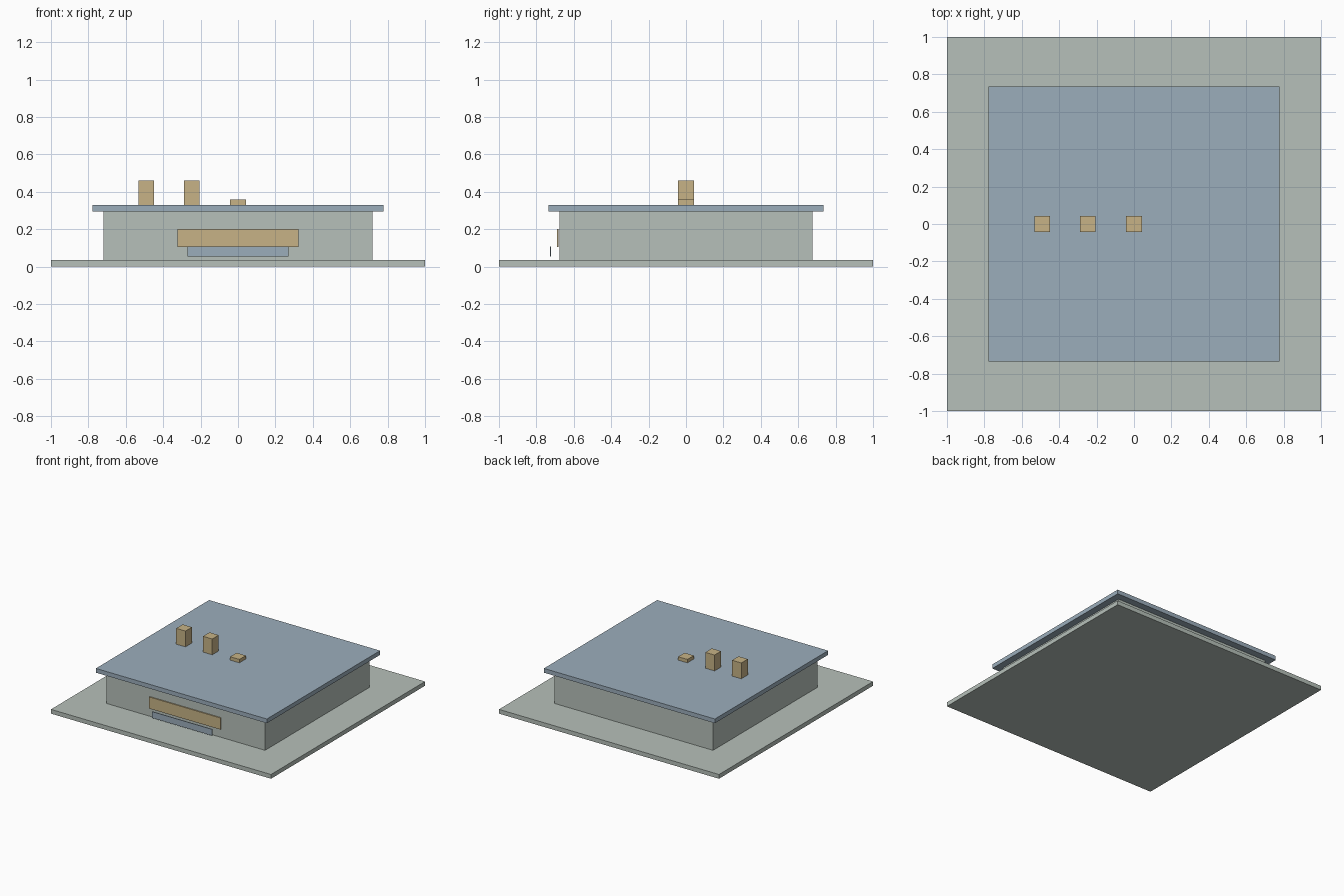
import bpy

cube = bpy.data.objects.get("Cube")
if cube:
    bpy.data.objects.remove(cube, do_unlink=True)


def material(name, rgb):
    mat = bpy.data.materials.new(name)
    mat.use_nodes = True
    color = (*rgb, 1)
    mat.diffuse_color = color
    mat.node_tree.nodes["Principled BSDF"].inputs["Base Color"].default_value = color
    return mat


def box(name, mat, x, y, z):
    """Box spanning the given (low, high) ranges."""
    spans = (x, y, z)
    bpy.ops.mesh.primitive_cube_add(size=1, location=[(a + b) / 2 for a, b in spans])
    obj = bpy.context.object
    obj.name = name
    obj.scale = [b - a for a, b in spans]
    bpy.ops.object.transform_apply(location=False, rotation=False, scale=True)
    obj.data.materials.append(mat)
    return obj


grey = material("sage grey", (0.47, 0.53, 0.49))
blue = material("slate blue", (0.33, 0.42, 0.50))
tan = material("sand tan", (0.57, 0.45, 0.24))

# Ground slab, walls and overhanging flat roof
box("ground_slab", grey, (-1, 1), (-1, 1), (0, 0.035))
box("walls", grey, (-0.72, 0.72), (-0.677, 0.677), (0.035, 0.295))
box("roof", blue, (-0.777, 0.777), (-0.735, 0.735), (0.295, 0.33))

# Row of rooftop vents
for name, x, top in (("tall_vent_outer", -0.49, 0.46),
                     ("tall_vent_inner", -0.247, 0.46),
                     ("low_vent", 0, 0.358)):
    box(name, tan, (x - 0.042, x + 0.042), (-0.042, 0.042), (0.33, top))

# Front panel and the thin board standing before it
box("front_panel", tan, (-0.324, 0.324), (-0.691, -0.682), (0.105, 0.2))
box("front_board", blue, (-0.271, 0.271), (-0.727, -0.721), (0.055, 0.107))
